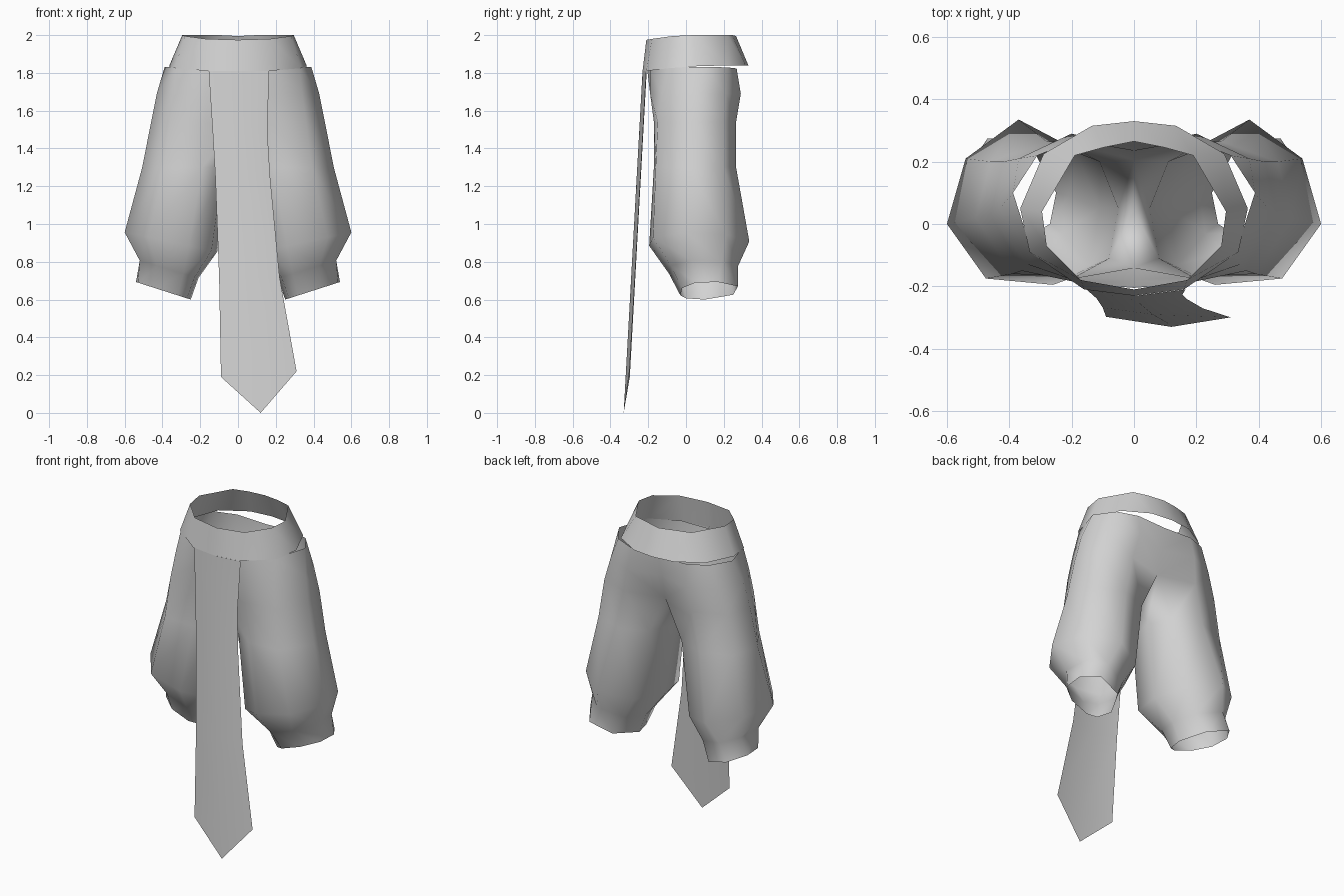
import bpy

if "Cube" in bpy.data.objects:
    bpy.data.objects.remove(bpy.data.objects["Cube"])

cloth = bpy.data.materials.new("grey_cloth")
cloth.diffuse_color = (0.65, 0.65, 0.65, 1)
cloth.use_nodes = True
cloth.node_tree.nodes["Principled BSDF"].inputs["Base Color"].default_value = cloth.diffuse_color


def make_object(name, verts, faces, mirror=False):
    mesh = bpy.data.meshes.new(name)
    mesh.from_pydata(verts, [], faces)
    mesh.materials.append(cloth)
    for p in mesh.polygons:
        p.use_smooth = True
    ob = bpy.data.objects.new(name, mesh)
    bpy.context.collection.objects.link(ob)
    if mirror:
        mod = ob.modifiers.new("mirror", 'MIRROR')
        mod.use_clip = True
        mod.merge_threshold = 0.001
    return ob


def loft(rows):
    """Bridge rows from top to bottom; eight-point rows close into a leg ring."""
    verts, faces, starts = [], [], []
    for row in rows:
        starts.append(len(verts))
        verts += row
    for k in range(len(rows) - 1):
        n = min(len(rows[k]), len(rows[k + 1]))
        a, b = starts[k], starts[k + 1]
        for j in range(n if n == 8 else n - 1):
            i = (j + 1) % n
            faces.append((a + j, b + j, b + i, a + i))
    return verts, faces


# Trousers: base height, sideways tilt, outline from the front seam around the outside
sections = [
    (1.815, 0.045, [(0, -.205), (.165, -.19), (.325, -.095), (.388, .10), (.31, .22), (.19, .268), (0, .27)]),
    (1.69, 0.0, [(0, -.18), (.17, -.19), (.34, -.13), (.43, .05), (.37, .21), (.20, .29), (0, .235)]),
    (1.54, 0.0, [(0, -.14), (.17, -.17), (.36, -.15), (.46, .03), (.42, .20), (.23, .265), (0, .205), (0, .04)]),
    (1.30, 0.0, [(.08, -.11), (.19, -.17), (.39, -.16), (.507, .02), (.46, .20), (.28, .265), (.11, .20), (.05, .05)]),
    (0.83, 0.21, [(.14, -.13), (.26, -.195), (.475, -.175), (.60, 0), (.54, .21), (.37, .335), (.19, .24), (.11, .05)]),
    (0.65, 0.30, [(.23, -.03), (.29, -.09), (.43, -.08), (.52, .03), (.51, .19), (.42, .275), (.27, .22), (.21, .09)]),
    (0.52, 0.32, [(.27, 0), (.32, -.03), (.44, -.02), (.53, .05), (.54, .17), (.47, .275), (.33, .25), (.25, .10)]),
]
rows = [[(x, y, z + tilt * x) for x, y in pts] for z, tilt, pts in sections]
make_object("trousers", *loft(rows), mirror=True)

# Flared belt
belt_top = [(0, -.21, 1.975), (.17, -.18, 1.98), (.28, -.07, 1.995), (.295, .04, 2.0),
            (.19, .22, 2.0), (.10, .245, 2.0), (0, .265, 1.995)]
belt_bottom = [(0, -.23, 1.81), (.16, -.21, 1.81), (.335, -.09, 1.825), (.365, .05, 1.835),
               (.29, .225, 1.84), (.135, .315, 1.84), (0, .33, 1.84)]
make_object("belt", *loft([belt_top, belt_bottom]), mirror=True)

# Hanging front cloth: height, left edge, right edge, ending in a point
strip = []
for z, left, right in [(1.81, -.155, .165), (1.5, -.135, .155), (1.25, -.12, .17),
                       (.72, -.10, .22), (.19, -.09, .31)]:
    y = -.33 + .10 * z / 1.81
    strip.append([(left, y + .022, z), ((left + right) / 2, y, z), (right, y + .02, z + (.03 if z < .5 else 0))])
verts, faces = loft(strip)
tip = len(verts)
verts.append((.12, -.33, 0))
faces += [(tip - 3, tip, tip - 2), (tip - 2, tip, tip - 1)]
make_object("front_cloth", verts, faces)
